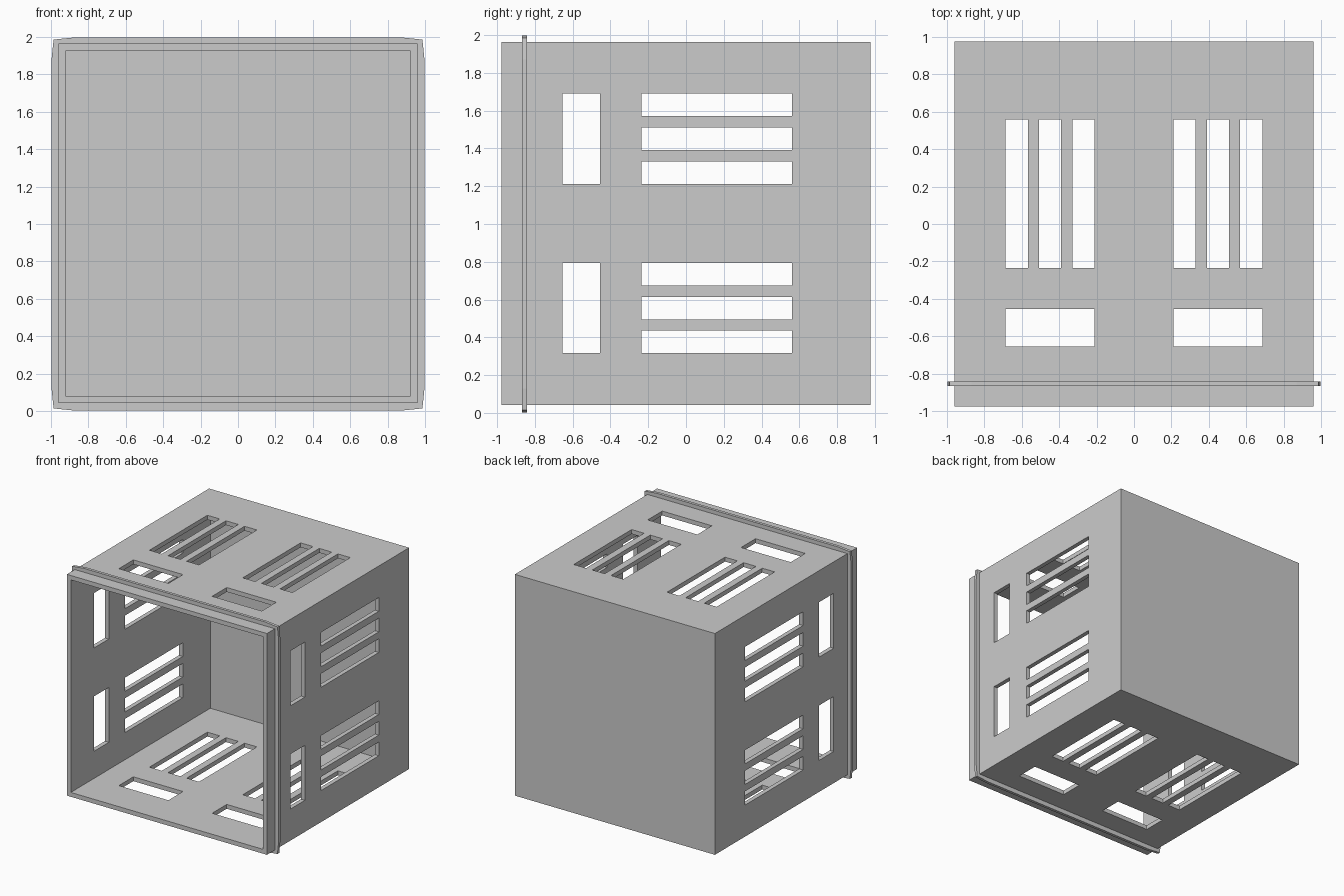
import bpy, bmesh
from mathutils import Matrix, Vector

if "Cube" in bpy.data.objects:
    bpy.data.objects.remove(bpy.data.objects["Cube"])

CZ = 1.003          # height of the box centre
HALF, WALL = 0.961, 0.038
FRONT, BACK = -0.976, 0.976


def new_object(name, bm):
    bmesh.ops.recalc_face_normals(bm, faces=bm.faces)
    mesh = bpy.data.meshes.new(name)
    bm.to_mesh(mesh)
    bm.free()
    obj = bpy.data.objects.new(name, mesh)
    bpy.context.collection.objects.link(obj)
    return obj


def add_box(bm, lo, hi):
    lo, hi = Vector(lo), Vector(hi)
    mat = Matrix.Translation((lo + hi) / 2) @ Matrix.Diagonal((*(hi - lo), 1))
    bmesh.ops.create_cube(bm, size=1, matrix=mat)


def cut(obj, bm):
    # Subtract the cutter mesh, apply, then discard the cutter
    cutter = new_object("cutter", bm)
    cutter.hide_render = True
    mod = obj.modifiers.new("cut", 'BOOLEAN')
    mod.operation, mod.solver, mod.object = 'DIFFERENCE', 'EXACT', cutter
    bpy.context.view_layer.objects.active = obj
    bpy.ops.object.modifier_apply(modifier=mod.name)
    bpy.data.objects.remove(cutter)


# Box shell, open at the front
bm = bmesh.new()
add_box(bm, (-HALF, FRONT, CZ - HALF), (HALF, BACK, CZ + HALF))
shell = new_object("box_shell", bm)
inner = HALF - WALL
bm = bmesh.new()
add_box(bm, (-inner, FRONT - 0.2, CZ - inner), (inner, BACK - WALL, CZ + inner))
cut(shell, bm)

# Vent openings: (y range, cross range), mirrored about the centre line
vents = [((-0.655, -0.455), (0.21, 0.687))]
vents += [((-0.235, 0.56), (c, c + 0.119)) for c in (0.21, 0.389, 0.568)]
for axis in ("x", "z"):
    bm = bmesh.new()
    for (y0, y1), (a, b) in vents:
        for c0, c1 in ((a, b), (-b, -a)):
            if axis == "x":   # through left and right walls
                add_box(bm, (-1.2, y0, CZ + c0), (1.2, y1, CZ + c1))
            else:             # through top and bottom walls
                add_box(bm, (c0, y0, CZ - 1.2), (c1, y1, CZ + 1.2))
    cut(shell, bm)

# Thin flange around the mouth, with tapered corners
bm = bmesh.new()
quarter = [(0.998, 0.87), (0.986, 0.986), (0.87, 0.998)]
outline = []
for sx, sz in ((1, 1), (-1, 1), (-1, -1), (1, -1)):
    pts = quarter if sx * sz > 0 else quarter[::-1]
    outline += [(sx * x, sz * z) for x, z in pts]
face = bm.faces.new([bm.verts.new((x, -0.867, 1.0 + z)) for x, z in outline])
ext = bmesh.ops.extrude_face_region(bm, geom=[face])
bmesh.ops.translate(bm, vec=(0, 0.025, 0),
                    verts=[v for v in ext["geom"] if isinstance(v, bmesh.types.BMVert)])
flange = new_object("front_flange", bm)
bm = bmesh.new()
hole = HALF - 0.006
add_box(bm, (-hole, -1.1, CZ - hole), (hole, -0.6, CZ + hole))
cut(flange, bm)
